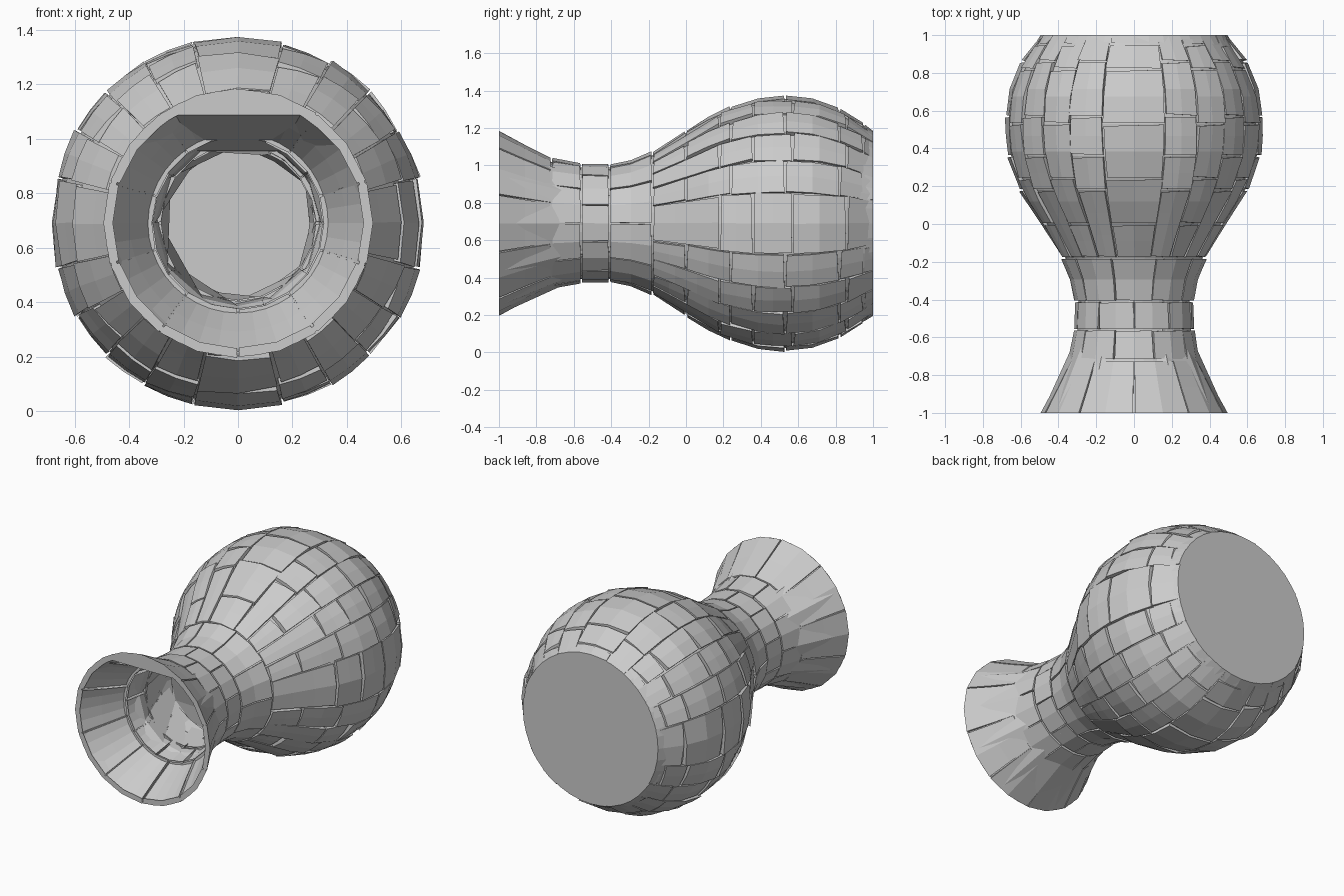
import bpy, bmesh, random
from math import sin, cos, radians, ceil

random.seed(4)
if "Cube" in bpy.data.objects:
    bpy.data.objects.remove(bpy.data.objects["Cube"])

AXIS_Z = 0.69
# outer profile: (position along the axis, radius)
PROFILE = [(-1, .495), (-.86, .42), (-.72, .35), (-.56, .32), (-.41, .315), (-.3, .335),
           (-.18, .385), (0, .495), (.18, .61), (.36, .672), (.53, .688),
           (.7, .668), (.86, .6), (1, .495)]

stone = bpy.data.materials.new("grey stone")
stone.use_nodes = True
GREY = (.6, .6, .6, 1)
stone.diffuse_color = GREY
stone.node_tree.nodes["Principled BSDF"].inputs["Base Color"].default_value = GREY


def radius(y):
    for (y0, r0), (y1, r1) in zip(PROFILE, PROFILE[1:]):
        if y <= y1:
            return r0 + (r1 - r0) * (y - y0) / (y1 - y0)
    return PROFILE[-1][1]


def polar(y, r, deg):
    a = radians(deg)
    return (r * cos(a), y, AXIS_Z + r * sin(a))


def finish(bm, name):
    mesh = bpy.data.meshes.new(name)
    bm.to_mesh(mesh)
    bm.free()
    mesh.materials.append(stone)
    ob = bpy.data.objects.new(name, mesh)
    bpy.context.collection.objects.link(ob)
    return ob


def bridge(bm, a, b):
    n = len(a)
    for i in range(n):
        bm.faces.new((a[i], a[(i + 1) % n], b[(i + 1) % n], b[i]))


def ring(bm, y, pts):
    return [bm.verts.new(polar(y, r, a)) for r, a in pts]


# hidden core under the tiles, closed by the flat base
bm = bmesh.new()
angles = [i * 9 for i in range(40)]
rings = [ring(bm, y, [(r - (0 if y == 1 else .022), a) for a in angles]) for y, r in PROFILE]
for a, b in zip(rings, rings[1:]):
    bridge(bm, a, b)
bm.faces.new(rings[-1])
bmesh.ops.recalc_face_normals(bm, faces=bm.faces)
finish(bm, "core_and_base")

# faceted funnel and hollow inside
bm = bmesh.new()
LIP = [0, 32, 60, 120, 148, 180, 212, 245, 270, 295, 328]
lip = ring(bm, -1, [(.458 if a in (60, 120) else .487, a) for a in LIP])
throat = ring(bm, -.6, [(.305, a) for a in LIP])
neck = ring(bm, -.3, [(.285, a) for a in (10, 30, 60, 90, 120, 150, 180, 210, 240, 270, 320)])
belly = ring(bm, .3, [(.55, a) for a in LIP])
floor = ring(bm, .9, [(.45, a) for a in LIP])
for a, b in zip((lip, throat, neck, belly), (throat, neck, belly, floor)):
    bridge(bm, b, a)
bm.faces.new(floor)
# flat front of the lip, between the faceted mouth and the round edge
edge = ring(bm, -1, [(.49, a) for a in angles])
lip_edges = [bm.edges.get((v, lip[(i + 1) % len(lip)])) for i, v in enumerate(lip)]
edge_edges = [bm.edges.new((v, edge[(i + 1) % len(edge)])) for i, v in enumerate(edge)]
bmesh.ops.bridge_loops(bm, edges=lip_edges + edge_edges)
bmesh.ops.recalc_face_normals(bm, faces=bm.faces)
bmesh.ops.reverse_faces(bm, faces=[f for f in bm.faces if f.calc_center_median().y > .85 and f.normal.y > 0])
finish(bm, "hollow_inside")

# jagged hexagonal collar in the throat
bm = bmesh.new()
wide = ring(bm, -.5, [(.312, a) for a in range(0, 360, 30)])
hexa = ring(bm, -.32, [(.285 if a % 60 == 30 else .262, a) for a in range(0, 360, 30)])
bridge(bm, hexa, wide)
finish(bm, "throat_collar")


def tile(bm, y0, y1, a0, a1, cols, wobble):
    """One slightly crooked block with its sides sunk into the core."""
    gap = .004
    rm = radius((y0 + y1) / 2)
    ga = gap / rm * 57
    ya, yb = y0 + (gap if y0 > -1 else 0), y1 - (gap if y1 < 1 else 0)
    rows = max(1, ceil((y1 - y0) / .16))
    lift = [[random.uniform(-wobble, wobble * .5) for _ in range(2)] for _ in range(2)]
    skew = [random.uniform(-wobble, wobble) * .8 for _ in range(4)]
    grid = []
    for i in range(rows + 1):
        u = i / rows
        line = []
        for j in range(cols + 1):
            v = j / cols
            y = ya + (yb - ya) * u
            if y0 > -1 and i == 0:
                y += abs(skew[0]) * v
            if y1 < 1 and i == rows:
                y -= abs(skew[1]) * v
            a = a0 + ga + (a1 - a0 - 2 * ga) * v
            a += (skew[2] * u * (1 - v) + skew[3] * (1 - u) * v) / rm * 40
            d = (lift[0][0] * (1 - u) * (1 - v) + lift[0][1] * (1 - u) * v
                 + lift[1][0] * u * (1 - v) + lift[1][1] * u * v)
            line.append(bm.verts.new(polar(y, radius(y) + d, a)))
        grid.append(line)
    for i in range(rows):
        for j in range(cols):
            bm.faces.new((grid[i][j], grid[i + 1][j], grid[i + 1][j + 1], grid[i][j + 1]))
    loop = (grid[0] + [g[-1] for g in grid[1:]] + grid[-1][-2::-1]
            + [g[0] for g in grid[-2:0:-1]])
    sunk = []
    for v in loop:
        k = 1 - .035 / radius(v.co.y)
        sunk.append(bm.verts.new((v.co.x * k, v.co.y, AXIS_Z + (v.co.z - AXIS_Z) * k)))
    bridge(bm, loop, sunk)


def finish_tiles(bm, name):
    bmesh.ops.recalc_face_normals(bm, faces=bm.faces)
    finish(bm, name)


# round body: columns of blocks with staggered joints
bm = bmesh.new()
edges = [q + a for q in (0, 90, 180, 270) for a in (-14, 14, 30, 45, 60)] + [346]
JOINTS = [[-.18, .18, .36, .57, .86, 1], [-.18, 0, .24, .53, .82, .95, 1]]
for c, (a0, a1) in enumerate(zip(edges, edges[1:])):
    js = JOINTS[c % 2]
    for y0, y1 in zip(js, js[1:]):
        tile(bm, y0, y1, a0, a1, 2, .012)
finish_tiles(bm, "body_blocks")

# narrow neck: three rings of blocks
bm = bmesh.new()
for k, (y0, y1) in enumerate([(-.41, -.18), (-.56, -.41), (-.72, -.56)]):
    for i in range(10):
        a = i * 36 + (k % 2) * 18
        tile(bm, y0, y1, a, a + 36, 2, .006)
finish_tiles(bm, "neck_blocks")

# flared mouth
bm = bmesh.new()
for i in range(10):
    tile(bm, -1, -.72, i * 36 + 18, i * 36 + 54, 2, .004)
finish_tiles(bm, "mouth_blocks")
